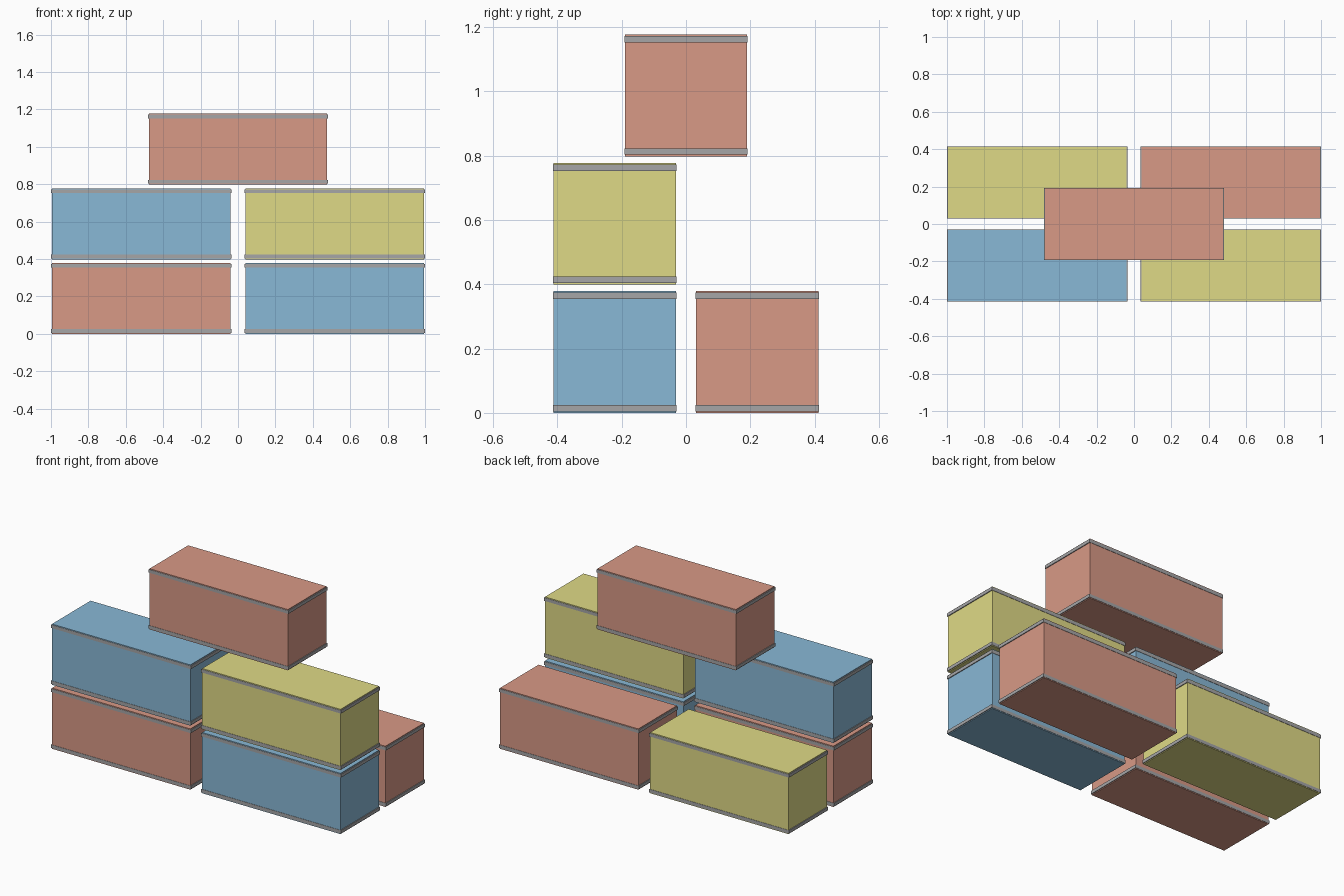
import bpy

if "Cube" in bpy.data.objects:
    bpy.data.objects.remove(bpy.data.objects["Cube"])

LENGTH, WIDTH, HEIGHT = 0.954, 0.38, 0.379
STEP_X, STEP_Y, STEP_Z = 0.518, 0.2215, 0.399   # half pitch in x and y, storey height in z


def material(name, rgb):
    mat = bpy.data.materials.new(name)
    mat.diffuse_color = (*rgb, 1)
    mat.use_nodes = True
    mat.node_tree.nodes["Principled BSDF"].inputs["Base Color"].default_value = mat.diffuse_color
    return mat


COLOURS = {
    "red": material("red", (0.69, 0.32, 0.24)),
    "blue": material("blue", (0.25, 0.48, 0.67)),
    "yellow": material("yellow", (0.74, 0.70, 0.24)),
}
STEEL = material("steel", (0.38, 0.38, 0.39))


def box(name, centre, size, mat):
    bpy.ops.mesh.primitive_cube_add(size=1, location=centre)
    ob = bpy.context.object
    ob.name = name
    ob.scale = size
    bpy.ops.object.transform_apply(location=False, rotation=False, scale=True)
    ob.data.materials.append(mat)


def container(name, colour, x, y, level):
    z = level * STEP_Z
    # box body
    box(name + "_body", (x, y, z + HEIGHT / 2), (LENGTH, WIDTH, HEIGHT), COLOURS[colour])
    # steel rails around the bottom and top edges
    for label, dz in (("bottom", 0.015), ("top", HEIGHT - 0.015)):
        box(f"{name}_{label}_rail", (x, y, z + dz), (0.964, 0.384, 0.02), STEEL)


# stack: four on the ground, two on the front row, one bridging the top
for name, colour, sx, sy, level in (
    ("front_left_container", "red", -1, -1, 0),
    ("front_right_container", "blue", 1, -1, 0),
    ("back_left_container", "yellow", -1, 1, 0),
    ("back_right_container", "red", 1, 1, 0),
    ("upper_left_container", "blue", -1, -1, 1),
    ("upper_right_container", "yellow", 1, -1, 1),
    ("top_container", "red", 0, 0, 2),
):
    container(name, colour, sx * STEP_X, sy * STEP_Y, level)
